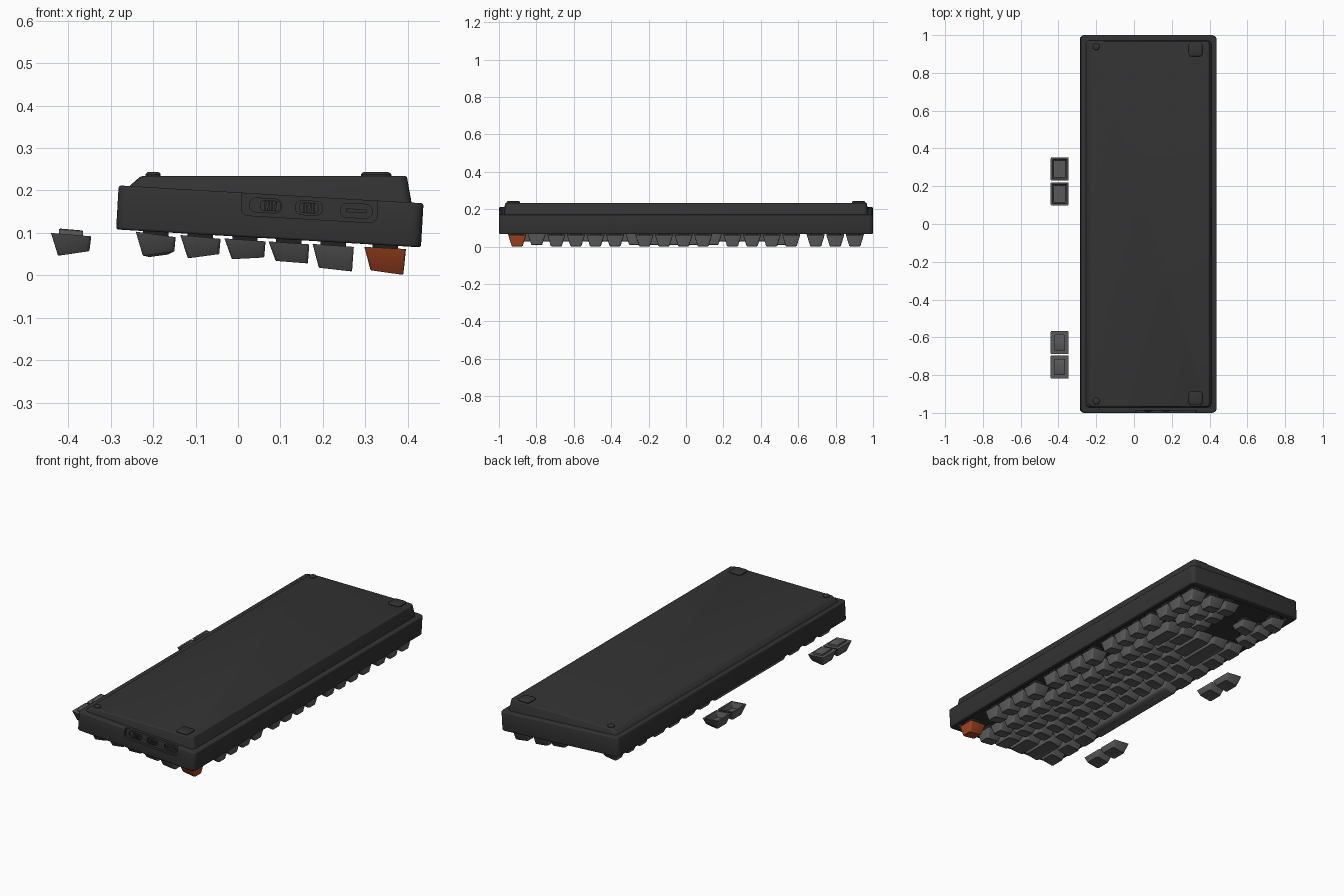
import bpy, bmesh, math
from mathutils import Matrix, Vector

if "Cube" in bpy.data.objects:
    bpy.data.objects.remove(bpy.data.objects["Cube"])


def material(name, rgb):
    m = bpy.data.materials.new(name)
    m.diffuse_color = (*rgb, 1)
    m.use_nodes = True
    m.node_tree.nodes["Principled BSDF"].inputs["Base Color"].default_value = m.diffuse_color
    return m


CASE = material("charcoal", (0.033, 0.033, 0.033))
CAP = material("key_grey", (0.105, 0.105, 0.105))
ORANGE = material("burnt_orange", (0.36, 0.058, 0.015))
BLACK = material("switch_black", (0.015, 0.015, 0.015))

# The case lies upside down and leans: its own frame is turned about y
TILT = Matrix.Translation((0.075, 0, 0.139)) @ Matrix.Rotation(0.0586, 4, 'Y')


def rounded_rect(x0, x1, y0, y1, r, n=4):
    pts = []
    for k, (cx, cy) in enumerate([(x1 - r, y1 - r), (x0 + r, y1 - r),
                                  (x0 + r, y0 + r), (x1 - r, y0 + r)]):
        for i in range(n + 1):
            a = math.pi / 2 * (k + i / n)
            pts.append((cx + r * math.cos(a), cy + r * math.sin(a)))
    return pts


def loft(bm, rings):
    """Skin a stack of equal rings and close both ends."""
    vs = [[bm.verts.new(p) for p in ring] for ring in rings]
    n = len(vs[0])
    for a, b in zip(vs, vs[1:]):
        for i in range(n):
            j = (i + 1) % n
            bm.faces.new((a[i], a[j], b[j], b[i]))
    bm.faces.new(vs[0][::-1])
    bm.faces.new(vs[-1])


def smooth(ob):
    bpy.ops.object.select_all(action='DESELECT')
    ob.select_set(True)
    bpy.context.view_layer.objects.active = ob
    bpy.ops.object.shade_smooth_by_angle(angle=math.radians(32))


def finish(name, bm, mat, bevel=0, matrix=None):
    bmesh.ops.recalc_face_normals(bm, faces=bm.faces)
    if bevel:
        edges = [e for e in bm.edges if e.calc_face_angle(0) > 0.6]
        bmesh.ops.bevel(bm, geom=edges, offset=bevel, segments=3, profile=0.5, affect='EDGES')
    if matrix:
        bm.transform(matrix)
    me = bpy.data.meshes.new(name)
    bm.to_mesh(me)
    bm.free()
    me.materials.append(mat)
    ob = bpy.data.objects.new(name, me)
    bpy.context.collection.objects.link(ob)
    smooth(ob)
    return ob


def slab(bm, x0, x1, y0, y1, z0, z1, r):
    """Rounded plate lying flat."""
    ring = rounded_rect(x0, x1, y0, y1, r)
    loft(bm, [[(x, y, z) for x, y in ring] for z in (z0, z1)])


def face_plug(bm, cx, cz, w, h, r, y0, y1):
    """Rounded block pointing along y, for details on the port side."""
    ring = rounded_rect(cx - w / 2, cx + w / 2, cz - h / 2, cz + h / 2, r, 5)
    loft(bm, [[(x, y, z) for x, z in ring] for y in (y0, y1)])


# Case: rounded box, with key well, port recess and control slots cut in
bm = bmesh.new()
slab(bm, -0.36, 0.36, -1, 1, -0.052, 0.052, 0.024)
case = finish("case_frame", bm, CASE, 0.006, TILT)


def cut(fill):
    bm = bmesh.new()
    fill(bm)
    c = finish("cutter", bm, CASE, 0, TILT)
    c.hide_render = True
    mod = case.modifiers.new("cut", 'BOOLEAN')
    mod.operation, mod.solver, mod.object = 'DIFFERENCE', 'EXACT', c
    bpy.context.view_layer.objects.active = case
    bpy.ops.object.modifier_apply(modifier=mod.name)
    bpy.data.objects.remove(c)


SLOTS = [(-0.0115, 0.0754), (0.091, 0.064), (0.203, 0.075)]
cut(lambda b: slab(b, -0.321, 0.336, -0.963, 0.963, -0.08, -0.03, 0.01))
cut(lambda b: face_plug(b, 0.092, 0.039, 0.32, 0.08, 0.016, -1.05, -0.987))
for cx, w in SLOTS:
    cut(lambda b: face_plug(b, cx, 0.025, w, 0.033, 0.0155, -1.05, -0.979))
smooth(case)

# Slider switches with ridges, and the port with its tongue
for name, cx, w in (("mode_slider", 0.0, 0.048), ("power_slider", 0.091, 0.045)):
    bm = bmesh.new()
    face_plug(bm, cx, 0.025, w, 0.025, 0.008, -0.99, -0.975)
    for i in range(4):
        face_plug(bm, cx + (i - 1.5) * 0.008, 0.025, 0.004, 0.023, 0.0015, -0.994, -0.985)
    finish(name, bm, CASE, 0, TILT)
bm = bmesh.new()
face_plug(bm, 0.203, 0.025, 0.05, 0.009, 0.003, -0.988, -0.975)
finish("port_tongue", bm, CASE, 0, TILT)

# Wedge-shaped bottom shell
bm = bmesh.new()
low = rounded_rect(-0.259, 0.413, -0.973, 0.973, 0.02)
mid = rounded_rect(-0.255, 0.409, -0.971, 0.971, 0.02)
top = rounded_rect(-0.229, 0.398, -0.966, 0.966, 0.02)
lean = lambda x, z: z - 0.0586 * (x - 0.075)
loft(bm, [[(x, y, lean(x, 0.18)) for x, y in low],
          [(x, y, lean(x, 0.192)) for x, y in mid],
          [(x, y, 0.234) for x, y in top]])
finish("bottom_shell", bm, CASE, 0.005)

# Rubber feet: small round pair and large square pair
for s, side in ((-1, "front"), (1, "back")):
    for kind, cx, cy, h, r, ch in (("round", -0.2, 0.938, 0.0178, 0.0177, 0.006),
                                   ("square", 0.3256, 0.923, 0.036, 0.014, 0.008)):
        bm = bmesh.new()
        rings = []
        for inset, z in ((0, 0.228), (0, 0.238), (ch * 0.4, 0.2415), (ch, 0.2437)):
            q = h - inset
            rings.append([(x, y, z) for x, y in
                          rounded_rect(cx - q, cx + q, s * cy - q, s * cy + q, r - inset, 5)])
        loft(bm, rings)
        finish(f"{kind}_foot_{side}", bm, CASE)

# Keys. Each row: skirt (x0, z0, x1, z1), then face (x0, z0, x1, z1)
U = 0.10466
START = -0.955
ROWS = [
    ("function_row", (0.298, 0.067, 0.396, 0.062), (0.312, 0.012, 0.390, 0.001),
     [1, -1] + [1] * 4 + [-.5] + [1] * 4 + [-.5] + [1] * 4 + [-.25, 1, 1, 1]),
    ("number_row", (0.176, 0.074, 0.273, 0.067), (0.190, 0.018, 0.269, 0.009),
     [1] * 13 + [2, -.25, 1, 1, 1]),
    ("upper_row", (0.072, 0.080, 0.168, 0.073), (0.088, 0.034, 0.165, 0.028),
     [1.5] + [1] * 12 + [1.5, -.25, 1, 1, 1]),
    ("home_row", (-0.032, 0.087, 0.065, 0.080), (-0.015, 0.038, 0.062, 0.042),
     [1.75] + [1] * 11 + [2.25]),
    ("lower_row", (-0.136, 0.095, -0.041, 0.086), (-0.119, 0.040, -0.044, 0.050),
     [2.25] + [1] * 10 + [2.75, -1.25, 1]),
    ("space_row", (-0.241, 0.103, -0.147, 0.090), (-0.225, 0.046, -0.150, 0.056),
     [1.25] * 3 + [6.25] + [1.25] * 4 + [-.25, 1, 1, 1]),
]


def key_ring(quad, y0, y1, inset, r, dz):
    x0, z0, x1, z1 = quad
    slope = (z1 - z0) / (x1 - x0)
    return [(x, y, z0 + slope * (x - x0) + dz) for x, y in
            rounded_rect(x0 + inset, x1 - inset, y0 + inset, y1 - inset, r, 3)]


def keycap(bm, skirt, face, y0, y1, dish=0.002, inside=()):
    t = 0.018
    rings = [key_ring(face, y0 + t, y1 - t, 0.016, 0.008, dish),
             key_ring(face, y0 + t, y1 - t, 0.002, 0.009, 0),
             key_ring(face, y0 + t, y1 - t, 0, 0.009, 0.002),
             key_ring(skirt, y0, y1, 0, 0.005, 0)]
    rings += [key_ring(skirt, y0, y1, i, 0.004, dz) for i, dz in inside]
    loft(bm, rings)


for name, skirt, face, widths in ROWS:
    caps, switches, y = bmesh.new(), bmesh.new(), START
    for i, w in enumerate(widths):
        if w > 0:
            y0, y1 = y + 0.0045, y + w * U - 0.0045
            escape = name == "function_row" and i == 0
            bm = bmesh.new() if escape else caps
            keycap(bm, skirt, face, y0, y1, -0.005 if w > 6 else 0.002)
            if escape:
                finish("escape_key", bm, ORANGE)
            # switch body between plate and cap
            cx, cy = (skirt[0] + skirt[2]) / 2, (y0 + y1) / 2
            cz = (skirt[1] + skirt[3]) / 2
            slab(switches, cx - 0.03, cx + 0.03, cy - 0.03, cy + 0.03, cz - 0.004, cz + 0.038, 0.004)
        y += abs(w) * U
    finish(name + "_keys", caps, CAP)
    finish(name + "_switches", switches, BLACK)

# Four spare caps lying beside the board: two hollow, two with stem blocks
skirt, face = (-0.441, 0.100, -0.346, 0.092), (-0.425, 0.046, -0.350, 0.057)
HOLLOW = ((0.009, 0), (0.016, -0.03))
STEM = ((0.019, 0), (0.019, 0.010), (0.022, 0.012))
for i, (cy, inside) in enumerate([(0.291, HOLLOW), (0.160, HOLLOW),
                                  (-0.628, STEM), (-0.757, STEM)]):
    bm = bmesh.new()
    keycap(bm, skirt, face, cy - 0.061, cy + 0.061, 0.002, inside)
    finish(f"spare_keycap_{i + 1}", bm, CAP)
